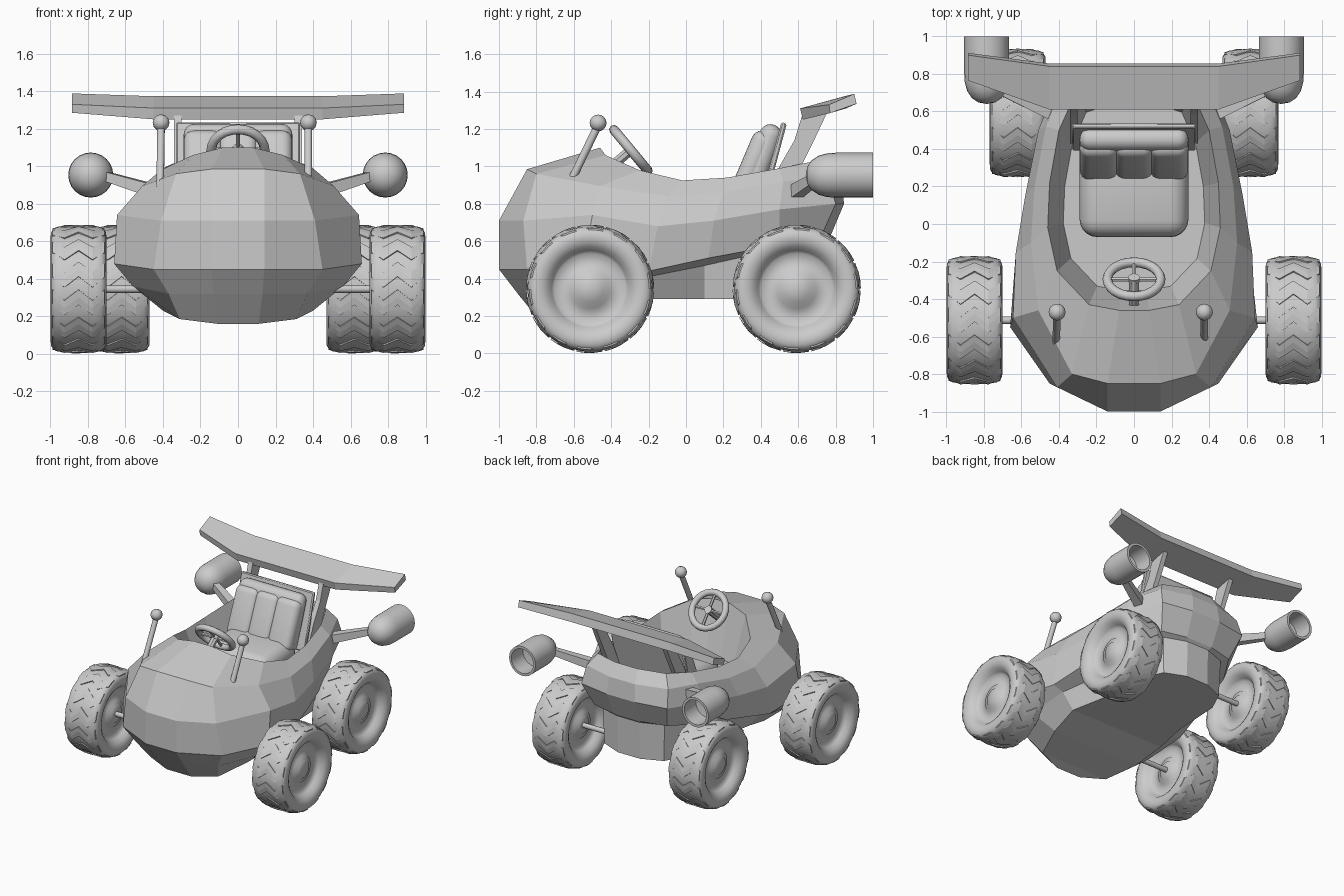
import bpy, bmesh, math
from mathutils import Vector, Matrix

if "Cube" in bpy.data.objects:
    bpy.data.objects.remove(bpy.data.objects["Cube"])


def link(name, me, smooth):
    if smooth:
        me.polygons.foreach_set("use_smooth", [True] * len(me.polygons))
        me.set_sharp_from_angle(angle=math.radians(smooth))
    ob = bpy.data.objects.new(name, me)
    bpy.context.collection.objects.link(ob)
    return ob


def make(name, verts, faces, smooth=None):
    me = bpy.data.meshes.new(name)
    me.from_pydata([tuple(v) for v in verts], [], faces)
    bm = bmesh.new()
    bm.from_mesh(me)
    bmesh.ops.remove_doubles(bm, verts=bm.verts, dist=1e-5)
    bmesh.ops.recalc_face_normals(bm, faces=bm.faces)
    bm.to_mesh(me)
    bm.free()
    return link(name, me, smooth)


def lathe(profile, axis, n=32, centre=(0, 0, 0)):
    """Revolve (radius, along) points about the x or y axis."""
    verts, faces, m = [], [], len(profile)
    for k in range(n):
        a = 2 * math.pi * k / n
        for r, t in profile:
            c, s = r * math.cos(a), r * math.sin(a)
            verts.append(Vector(centre) + Vector((t, c, s) if axis == 'x' else (c, t, s)))
    for k in range(n):
        for i in range(m - 1):
            b = (k + 1) % n
            faces.append((k * m + i, k * m + i + 1, b * m + i + 1, b * m + i))
    return verts, faces


def rod(name, p, q, r1, r2, n=10, smooth=40):
    p, q = Vector(p), Vector(q)
    rot = (q - p).to_track_quat('Z', 'Y')
    verts = []
    for o, r in ((p, r1), (q, r2)):
        for k in range(n):
            a = 2 * math.pi * (k + .5) / n
            verts.append(o + rot @ Vector((r * math.cos(a), r * math.sin(a), 0)))
    faces = [(k, (k + 1) % n, n + (k + 1) % n, n + k) for k in range(n)]
    faces += [tuple(range(n)), tuple(range(n, 2 * n))]
    return make(name, verts, faces, smooth)


def box(name, size, loc, tilt=0, bevel=0.02, seg=3):
    bm = bmesh.new()
    bmesh.ops.create_cube(bm, size=1, matrix=Matrix.Diagonal((*size, 1)))
    bmesh.ops.bevel(bm, geom=bm.edges[:], offset=bevel, segments=seg, profile=.5, affect='EDGES')
    bm.transform(Matrix.Translation(loc) @ Matrix.Rotation(math.radians(tilt), 4, 'X'))
    me = bpy.data.meshes.new(name)
    bm.to_mesh(me)
    bm.free()
    return link(name, me, 40)


# Body shell: half rings from front centre to back centre, mirrored and lofted
rim = [(.08, -.46, 1.10), (.24, -.43, 1.06), (.41, -.25, .98), (.46, -.02, .925),
       (.45, .22, .94), (.40, .5, .99), (.31, .7, 1.03), (.1, .77, 1.04)]
shoulder = [(.14, -.85, .985), (.33, -.80, .96), (.51, -.46, .895), (.55, -.1, .84),
            (.53, .2, .86), (.47, .52, .92), (.37, .76, .94), (.12, .83, .94)]
widest = [(.14, -1, .71), (.41, -.87, .71), (.645, -.5, .74), (.63, -.15, .68),
          (.58, .15, .71), (.51, .5, .77), (.39, .80, .80), (.13, .845, .80)]
crease = [(.14, -1, .45), (.45, -.85, .45), (.66, -.55, .48), (.62, -.2, .44),
          (.56, .12, .51), (.46, .5, .58), (.33, .715, .61), (.12, .765, .61)]
tub_top = [(.13, -.90, .32), (.37, -.79, .32), (.56, -.52, .36), (.53, -.2, .41),
           (.41, .1, .47), (.36, .5, .56), (.28, .68, .59), (.1, .745, .59)]
bottom = [(.11, -.77, .16), (.31, -.70, .185), (.40, -.45, .23), (.43, -.2, .29),
          (.37, .1, .29), (.35, .5, .29), (.27, .67, .29), (.1, .74, .29)]
floor = [(x * .82, .12 + (y - .12) * .82, .68) for x, y, z in rim]
rings = [floor, rim, shoulder, widest, crease, tub_top, bottom]
verts, faces = [], []
for half in rings:
    verts += half + [(-x, y, z) for x, y, z in reversed(half)]
for j in range(len(rings) - 1):
    for i in range(16):
        k = (i + 1) % 16
        faces.append((j * 16 + i, j * 16 + k, j * 16 + 16 + k, j * 16 + 16 + i))
for base in (0, 16 * (len(rings) - 1)):
    faces += [(base + i, base + i + 1, base + 14 - i, base + 15 - i) for i in range(7)]
make("body_shell", verts, faces)

# Wheels: revolved tyre with hub, plus low zigzag tread bars
side = [(0, .105), (.07, .105), (.076, .097), (.105, .094), (.112, .085), (.19, .082), (.205, .1),
        (.225, .128), (.25, .143), (.275, .149), (.3, .147), (.32, .136), (.331, .118), (.335, .09)]
tyre = side + [(r, -t) for r, t in reversed(side)]


def wheel(name, centre):
    v, f = lathe(tyre, 'x', 40, centre)
    make(name, v, f, 60)
    v, f = [], []
    row = [(-.138, .0, .324), (-.075, .17, .342), (0, 0, .343), (.075, .17, .342), (.138, 0, .324)]
    for k in range(14):
        b = len(v)
        for x, off, r in row:
            a0 = 2 * math.pi * k / 14 + off
            for rad, a in ((r - .03, a0), (r, a0 + .01), (r, a0 + .13), (r, a0 + .25), (r - .03, a0 + .26)):
                v.append(Vector(centre) + Vector((x, rad * math.cos(a), rad * math.sin(a))))
        for i in range(4):
            s = b + 5 * i
            f += [(s + j, s + (j + 1) % 5, s + 5 + (j + 1) % 5, s + 5 + j) for j in range(5)]
        f += [tuple(range(b, b + 5)), tuple(range(b + 20, b + 25))]
    make(name + "_tread", v, f)


for s, tag in ((1, "right"), (-1, "left")):
    wheel("front_wheel_" + tag, (s * .85, -.513, .345))
    wheel("rear_wheel_" + tag, (s * .62, .592, .345))

    # Exhaust pods on struts
    pod = [(0, .64), (.045, .648), (.08, .672), (.105, .71), (.117, .755), (.12, .80), (.12, 1.0),
           (.1, 1.0), (.1, .85), (0, .83)]
    v, f = lathe(pod, 'y', 24, (s * .785, 0, .953))
    make("exhaust_pod_" + tag, v, f, 40)
    rod("exhaust_strut_" + tag, (s * .42, .58, .86), (s * .75, .73, .96), .05, .032, 4, None)

    # Wing supports cut from a curved side profile
    prof = [(.43, .84), (.54, .84), (.625, 1.02), (.685, 1.14), (.765, 1.31), (.62, 1.27), (.58, 1.14), (.5, 1.0)]
    v = [(s * x, y, z) for x in (.3, .34) for y, z in prof]
    f = [(i, (i + 1) % 8, 8 + (i + 1) % 8, 8 + i) for i in range(8)]
    make("wing_support_" + tag, v, f + [tuple(range(8)), tuple(range(8, 16))])

# Axles
rod("front_axle", (-.85, -.513, .345), (.85, -.513, .345), .02, .02)
rod("rear_axle", (-.62, .592, .345), (.62, .592, .345), .02, .02)

# Rear wing: four cross-sections, swept tips
tip = [(.77, 1.285), (.765, 1.33), (.9, 1.388), (.912, 1.335)]
mid = [(.625, 1.25), (.61, 1.31), (.84, 1.373), (.855, 1.31)]
v = [(x, y, z) for x, sec in ((-.885, tip), (-.45, mid), (.45, mid), (.885, tip)) for y, z in sec]
f = [(4 * i + j, 4 * i + (j + 1) % 4, 4 * i + 4 + (j + 1) % 4, 4 * i + 4 + j)
     for i in range(3) for j in range(4)]
make("rear_wing", v, f + [(0, 1, 2, 3), (12, 13, 14, 15)])

# Seat: cushion, rounded back with three padded panels, back plate
box("seat_cushion", (.58, .46, .2), (0, .16, .79), 4, .095, 5)
for x in (-.185, 0, .185):
    box("seat_back_panel", (.21, .12, .40), (x, .352, 1.0), -23, .055, 5)
box("seat_back_core", (.58, .12, .45), (0, .395, 1.01), -20, .058, 5)
box("seat_plate", (.66, .03, .46), (0, .465, 1.01), -15, .008, 1)

# Steering wheel: ring, spokes, hub and column
centre = Vector((0, -.295, 1.087))
u, w = Vector((1, 0, 0)), Vector((0, -.64, .77))
n = u.cross(w)
v, f = [], []
for a in range(24):
    d = u * math.cos(a * math.pi / 12) + w * math.sin(a * math.pi / 12)
    for b in range(8):
        t = b * math.pi / 4
        v.append(centre + d * (.142 + .026 * math.cos(t)) + n * .026 * math.sin(t))
        a2, b2 = (a + 1) % 24, (b + 1) % 8
        f.append((a * 8 + b, a2 * 8 + b, a2 * 8 + b2, a * 8 + b2))
make("steering_ring", v, f, 60)
for i in range(4):
    d = u * math.cos(i * math.pi / 2) + w * math.sin(i * math.pi / 2)
    rod("steering_spoke", centre, centre + d * .14, .012, .012, 6)
rod("steering_hub", centre - n * .015, centre + n * .015, .03, .03, 12)
rod("steering_column", centre, (0, -.44, .965), .028, .028, 8)

# Marker poles with ball tips
for x0, x1, tag in ((.375, .375, "right"), (-.415, -.41, "left")):
    rod("marker_pole_" + tag, (x0, -.63, .89), (x1, -.47, 1.22), .021, .021)
    ball = [(.045 * math.sin(i * math.pi / 8), -.47 - .045 * math.cos(i * math.pi / 8)) for i in range(9)]
    v, f = lathe(ball, 'y', 12, (x1, 0, 1.232))
    make("marker_ball_" + tag, v, f, 60)
